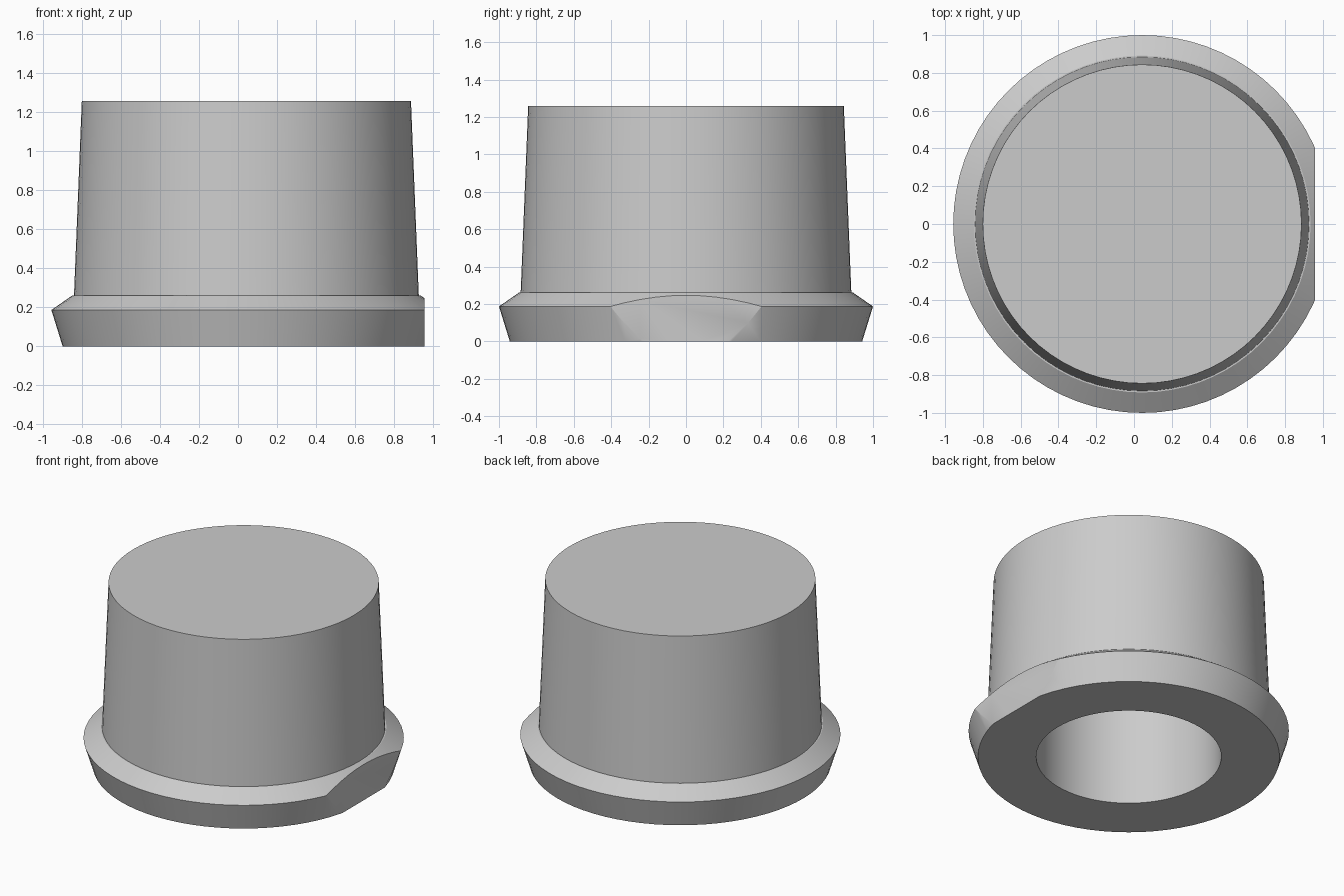
import bpy
import bmesh
from math import cos, sin, pi, radians

if "Cube" in bpy.data.objects:
    bpy.data.objects.remove(bpy.data.objects["Cube"], do_unlink=True)

SEGMENTS = 72
CENTRE_X = 0.043
FLAT_X = 0.957

# Plain grey material
grey = bpy.data.materials.new("grey")
grey.use_nodes = True
colour = (0.6, 0.6, 0.6, 1)
grey.diffuse_color = colour
grey.node_tree.nodes["Principled BSDF"].inputs["Base Color"].default_value = colour


def lathe(bm, profile):
    """Revolve a closed radius/height outline, capping both ends."""
    rings = []
    for r, z in profile:
        rings.append([bm.verts.new((CENTRE_X + r * cos(2 * pi * i / SEGMENTS),
                                    r * sin(2 * pi * i / SEGMENTS), z))
                      for i in range(SEGMENTS)])
    for a, b in zip(rings, rings[1:]):
        for i in range(SEGMENTS):
            j = (i + 1) % SEGMENTS
            bm.faces.new((a[i], a[j], b[j], b[i]))
    bm.faces.new(rings[0])
    bm.faces.new(rings[-1])


# Tapered plug: blind bore, flange with two chamfers, small step, body
bm = bmesh.new()
lathe(bm, [(0.578, 1.0), (0.578, 0), (0.942, 0), (1, 0.187),
           (0.892, 0.262), (0.884, 0.262), (0.844, 1.258)])

# Flat cut on one side of the flange
cut = bmesh.ops.bisect_plane(bm, geom=bm.verts[:] + bm.edges[:] + bm.faces[:],
                             plane_co=(FLAT_X, 0, 0), plane_no=(1, 0, 0),
                             clear_outer=True)
rim = [e for e in cut["geom_cut"] if isinstance(e, bmesh.types.BMEdge)]
bmesh.ops.holes_fill(bm, edges=rim, sides=0)
bmesh.ops.recalc_face_normals(bm, faces=bm.faces[:])

mesh = bpy.data.meshes.new("flanged_plug")
bm.to_mesh(mesh)
bm.free()
mesh.materials.append(grey)
plug = bpy.data.objects.new("flanged_plug", mesh)
bpy.context.collection.objects.link(plug)

# Smooth round walls, crisp rims
bpy.ops.object.select_all(action="DESELECT")
plug.select_set(True)
bpy.context.view_layer.objects.active = plug
bpy.ops.object.shade_smooth_by_angle(angle=radians(25))
